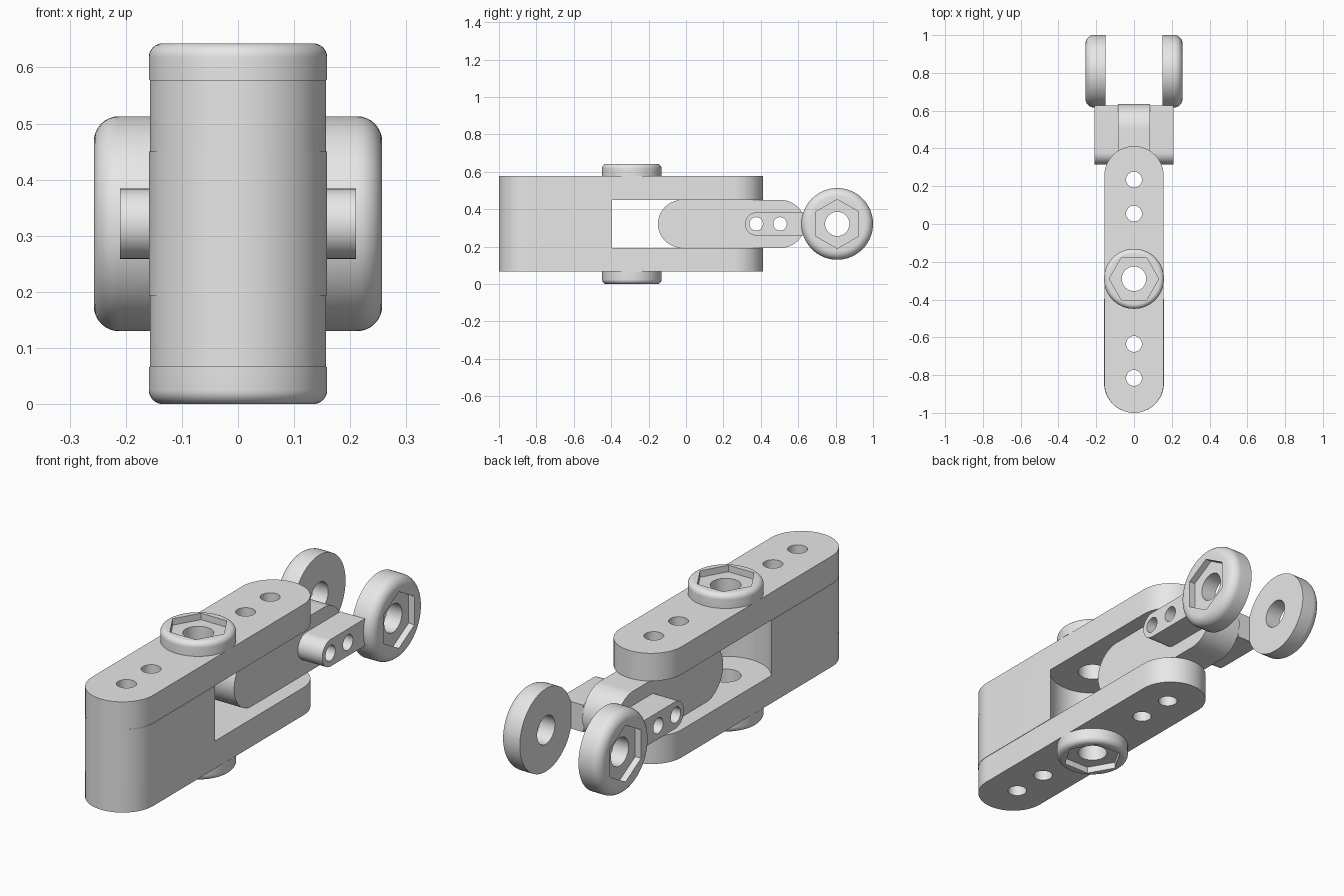
import bpy, bmesh, math
from mathutils import Vector

if "Cube" in bpy.data.objects:
    bpy.data.objects.remove(bpy.data.objects["Cube"], do_unlink=True)

grey = bpy.data.materials.new("plain_grey")
grey.use_nodes = True
grey.diffuse_color = (0.8, 0.8, 0.8, 1)
grey.node_tree.nodes["Principled BSDF"].inputs["Base Color"].default_value = (0.8, 0.8, 0.8, 1)

MID = 0.3215                 # height of the centre line
PIVOT = (0, -0.29)           # knuckle pivot, seen from above
WHEEL = (0.8085, MID)        # wheel axle, seen from the side


def arc(centre, r, start, end, n):
    return [(centre[0] + r * math.cos(start + (end - start) * i / n),
             centre[1] + r * math.sin(start + (end - start) * i / n)) for i in range(n + 1)]


def circle(centre, r, n=48, turn=0.0):
    return arc(centre, r, turn, turn + math.tau, n)[:-1]


def prism(name, outline, low, high, axis, fillet=0):
    """Extrude an outline along Z (outline in x, y) or X (outline in y, z)."""
    def place(u, v, w):
        return Vector((u, v, w)) if axis == "Z" else Vector((w, u, v))
    bm = bmesh.new()
    base = bm.faces.new([bm.verts.new(place(u, v, low)) for u, v in outline])
    top = [g for g in bmesh.ops.extrude_face_region(bm, geom=[base])["geom"]]
    bmesh.ops.translate(bm, vec=place(0, 0, high - low),
                        verts=[g for g in top if isinstance(g, bmesh.types.BMVert)])
    if fillet:
        bmesh.ops.bevel(bm, geom=[g for g in top if isinstance(g, bmesh.types.BMEdge)],
                        offset=fillet, segments=8, profile=0.5, affect="EDGES")
    bmesh.ops.recalc_face_normals(bm, faces=bm.faces)
    mesh = bpy.data.meshes.new(name)
    bm.to_mesh(mesh)
    bm.free()
    mesh.materials.append(grey)
    obj = bpy.data.objects.new(name, mesh)
    bpy.context.collection.objects.link(obj)
    return obj


def select(obj):
    bpy.ops.object.select_all(action="DESELECT")
    obj.select_set(True)
    bpy.context.view_layer.objects.active = obj


def finish(obj, cutters=()):
    """Cut the holes, then smooth the round faces."""
    select(obj)
    for cutter in cutters:
        mod = obj.modifiers.new("cut", "BOOLEAN")
        mod.operation, mod.solver, mod.object = "DIFFERENCE", "EXACT", cutter
        bpy.ops.object.modifier_apply(modifier=mod.name)
        bpy.data.objects.remove(cutter, do_unlink=True)
    bpy.ops.object.shade_smooth_by_angle(angle=math.radians(30))


def drill(centre, r, axis):
    return prism("drill", circle(centre, r, 32), -2, 2, axis)


def cap(name, axis, centre, r, inner, outer, fillet, turn):
    """Round cap with a soft outer rim, a hexagonal socket and a bore."""
    obj = prism(name, circle(centre, r, 64), inner, outer, axis, fillet)
    inward = math.copysign(1, inner - outer)
    socket = prism("socket", circle(centre, 0.131, 6, turn),
                   outer + 0.03 * inward, outer - 0.1 * inward, axis)
    finish(obj, [drill(centre, 0.065, axis), socket])


# Upper and lower bars with their holes
R = 0.157
bar = arc((0, -1 + R), R, math.pi, math.tau, 32) + arc((0, 0.412 - R), R, 0, math.pi, 32)
for name, low, high in (("lower_bar", 0.066, 0.194), ("upper_bar", 0.45, 0.578)):
    holes = [drill((0, y), 0.042, "Z") for y in (-0.815, -0.635, 0.055, 0.235)]
    finish(prism(name, bar, low, high, "Z"), holes + [drill(PIVOT, 0.065, "Z")])

# Spacer block, hollowed to clear the pivot
R = 0.159
spacer = arc((0, -1 + R), R, math.pi, math.tau, 32) + [(R, -0.395)]
hollow = math.atan2(-0.105, R)
spacer += arc(PIVOT, math.hypot(R, 0.105), hollow, -math.pi - hollow, 24)[1:]
finish(prism("spacer_block", spacer, 0.194, 0.45, "Z"),
       [drill((0, y), 0.042, "Z") for y in (-0.815, -0.635)])

# Middle link between the bars
R = 0.128
link = arc((-0.15 + R, MID), R, math.pi / 2, math.pi * 1.5, 32)
link += arc((0.635 - R, MID), R, -math.pi / 2, math.pi / 2, 32)
finish(prism("middle_link", link, -0.085, 0.085, "X"),
       [drill((y, MID), 0.036, "X") for y in (0.375, 0.503)]
       + [drill((0, y), 0.042, "Z") for y in (0.055, 0.235)])

# Side lugs and wheels
R = 0.0625
lug = arc((0.378, MID), R, math.pi / 2, math.pi * 1.5, 24) + [(0.627, MID - R), (0.627, MID + R)]
for side, s in (("left", 1), ("right", -1)):
    finish(prism(side + "_lug", lug, 0.085 * s, 0.21 * s, "X"),
           [drill((y, MID), 0.036, "X") for y in (0.375, 0.503)])
    cap(side + "_wheel", "X", WHEEL, 0.1915, 0.15 * s, 0.257 * s, 0.045, math.pi / 2)

# Pivot knobs above and below
cap("upper_knob", "Z", PIVOT, 0.159, 0.578, 0.643, 0.025, 0)
cap("lower_knob", "Z", PIVOT, 0.159, 0.066, 0.0, 0.025, 0)
